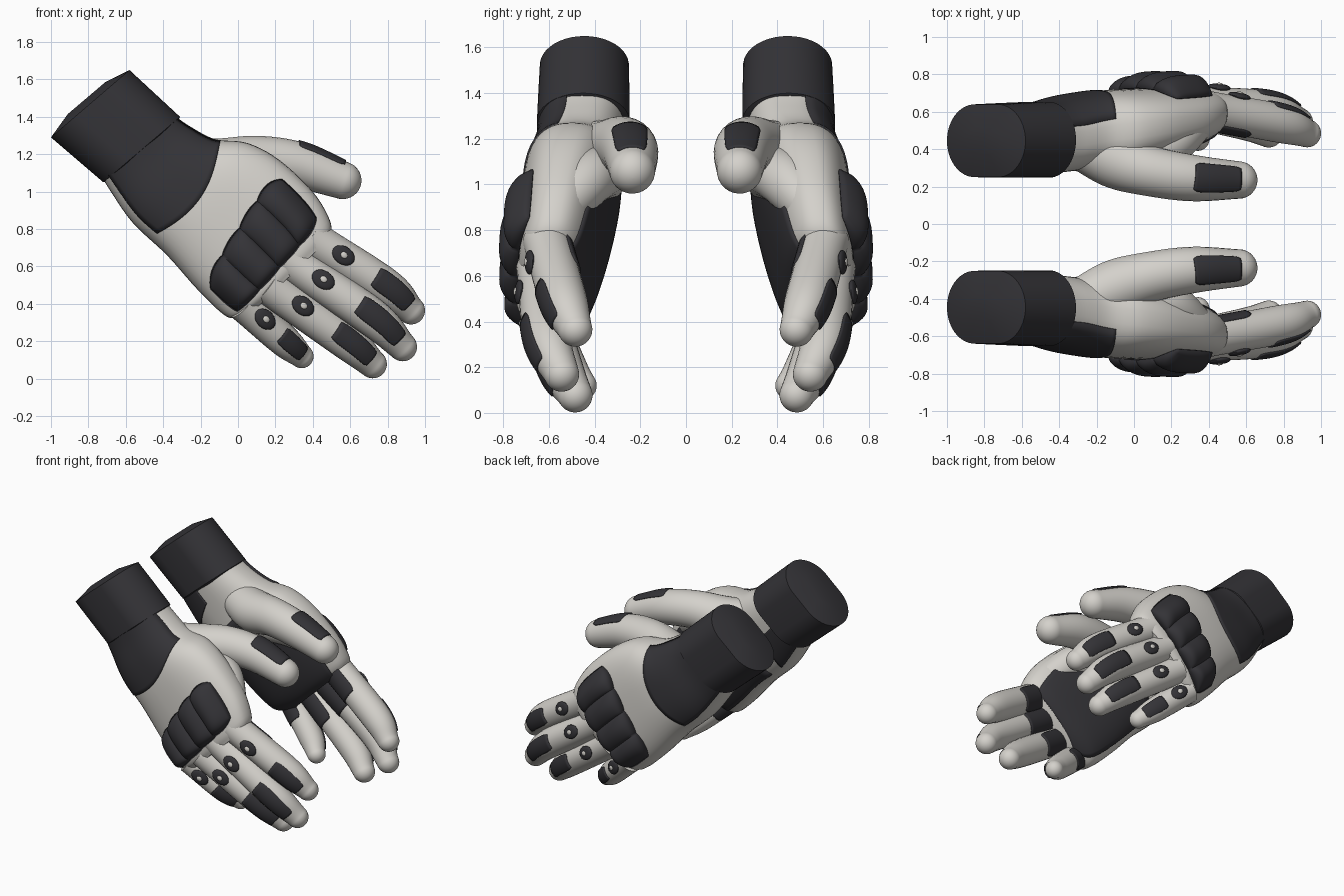
import bpy, bmesh, math
from mathutils import Vector, Matrix

if "Cube" in bpy.data.objects:
    bpy.data.objects.remove(bpy.data.objects["Cube"])


def material(name, rgb):
    m = bpy.data.materials.new(name)
    m.diffuse_color = (*rgb, 1)
    m.use_nodes = True
    m.node_tree.nodes["Principled BSDF"].inputs["Base Color"].default_value = m.diffuse_color
    return m


LIGHT = material("light_leather", (0.66, 0.64, 0.60))
DARK = material("dark_fabric", (0.034, 0.033, 0.038))


def spline(rows, t):
    """Catmull-Rom through rows of numbers, t from 0 to 1."""
    p = [Vector(r) for r in rows]
    n = len(p) - 1
    s = t * n
    i = max(0, min(n - 1, int(math.floor(s))))
    u = s - i
    b, c = p[i], p[i + 1]
    a = p[i - 1] if i else b * 2 - c
    d = p[i + 2] if i + 2 <= n else c * 2 - b
    return 0.5 * (2 * b + (c - a) * u + (2 * a - 5 * b + 4 * c - d) * u * u
                  + (3 * b - a - 3 * c + d) * u ** 3)


def finish(name, bm, mat, thick=0):
    bmesh.ops.recalc_face_normals(bm, faces=bm.faces)
    me = bpy.data.meshes.new(name)
    bm.to_mesh(me)
    bm.free()
    ob = bpy.data.objects.new(name, me)
    bpy.context.collection.objects.link(ob)
    me.materials.append(mat)
    if thick:
        mod = ob.modifiers.new("thickness", 'SOLIDIFY')
        mod.thickness, mod.offset = thick, 0
    mir = ob.modifiers.new("other_hand", 'MIRROR')
    mir.use_axis = (False, True, False)
    mir.use_mirror_merge = False


def grid(name, f, nu, nv, mat, closed=False, thick=0):
    """Surface f(u, v); closed wraps v and caps both ends."""
    bm = bmesh.new()
    cols = nv if closed else nv + 1
    vs = [[bm.verts.new(f(i / nu, j / nv)) for j in range(cols)] for i in range(nu + 1)]
    for i in range(nu):
        for j in range(nv):
            k = (j + 1) % cols
            bm.faces.new((vs[i][j], vs[i][k], vs[i + 1][k], vs[i + 1][j]))
    if closed:
        bm.faces.new(vs[0])
        bm.faces.new(vs[-1])
    finish(name, bm, mat, thick)


# ---- cross-section body: rows are little-finger edge xz, thumb edge xz, y, half depth
def section(rows, t, e, depth):
    ux, uz, rx, rz, y, h = spline(rows, t)
    k = (e + 1) / 2
    return Vector((ux + (rx - ux) * k, y + h * depth, uz + (rz - uz) * k))


CUFF = [(-.91, 1.415, -.71, 1.585, -.445, .07), (-1, 1.29, -.58, 1.65, -.445, .195),
        (-.86, 1.17, -.445, 1.525, -.447, .2), (-.72, 1.05, -.31, 1.40, -.45, .203),
        (-.69, 1.06, -.33, 1.36, -.45, .18)]
PALM = [(-.74, 1.10, -.36, 1.42, -.45, .19), (-.68, 1.0, -.25, 1.345, -.46, .19),
        (-.56, .83, -.12, 1.28, -.485, .2), (-.38, .66, .05, 1.26, -.505, .207),
        (-.22, .48, .22, 1.17, -.53, .193), (-.08, .345, .40, 1.0, -.56, .168),
        (-.01, .325, .49, .85, -.585, .148), (.08, .36, .50, .76, -.60, .115)]
NP = 2.5


def stadium(u, v):
    c, s = math.cos(v * math.tau), math.sin(v * math.tau)
    return section(CUFF, u, math.copysign(.29, c) + .71 * c, s)


def shell(u, v):
    c, s = math.cos(v * math.tau), math.sin(v * math.tau)
    return section(PALM, u, math.copysign(abs(c) ** (2 / NP), c),
                   math.copysign(abs(s) ** (2 / NP), s))


grid("cuff", stadium, 4, 42, DARK, closed=True)
grid("hand_shell", shell, 35, 48, LIGHT, closed=True)


def on_hand(s, e, side, off):
    d = max(0, 1 - abs(e) ** NP) ** (1 / NP)
    p = section(PALM, s / 7, e, side * d)
    p.y += side * off
    return p


def hand_patch(name, side, s0, s1, e0, e1):
    """Patch on the back (side -1) or palm (side 1); s1 may vary across."""
    def f(u, v):
        return on_hand(s0 + (s1(v) - s0) * u, e0 + (e1 - e0) * v, side, .002)
    grid(name, f, 20, 24, DARK, thick=.012)


hand_patch("wrist_back_panel", -1, .2, lambda v: 2.55 + .45 * math.sin(math.pi * v) - .35 * v, -.85, .97)
hand_patch("wrist_palm_panel", 1, .2, lambda v: 1.9 - .6 * v, -.88, -.1)
hand_patch("palm_panel", 1, 2.4, lambda v: 7, -.88, .76)


# ---- padded knuckle guard with four rounded lobes
def guard(u, v):
    edge = (max(0, 1 - abs(2 * u - 1) ** 3) * max(0, 1 - abs(2 * v - 1) ** 8)) ** .5
    lobe = abs(math.sin(4 * math.pi * v)) ** .7
    ends = abs(2 * v - 1) ** 6
    k = (2 * u - 1) * (.83 - .2 * ends + .06 * lobe)
    return on_hand(4.93 + k, -.86 + 1.68 * v, -1, .002 + edge * (.045 + .038 * lobe))


grid("knuckle_guard", guard, 18, 64, DARK, thick=.012)


# ---- fingers: path rows are x, y, z, radius; t 0..1 along, 1..2 rounded tip
def tube(rows, out):
    def f(t, a, off=0):
        tt = min(t, 1)
        p = spline(rows, tt)
        T = (spline(rows, tt + .01) - spline(rows, tt - .01)).xyz.normalized()
        N = Vector(out)
        N = (N - T * N.dot(T)).normalized()
        S = T.cross(N)
        ph = max(0, t - 1) * math.pi / 2
        r = p.w + off
        return (p.xyz + T * r * math.sin(ph)
                + (N * math.cos(a) + S * math.sin(a)) * r * max(math.cos(ph), .01))
    return f


def digit(name, f, start):
    grid(name, lambda u, v: f(start + (1 - start) * u / .65 if u < .65 else 1 + (u - .65) / .35,
                              v * math.tau), 40, 28, LIGHT, closed=True)


def tube_patch(name, f, t0, t1, mid, half):
    def g(u, v):
        # slightly rounded corners
        w = half * (1 - .18 * abs(2 * u - 1) ** 8)
        return f(t0 + (t1 - t0) * u, mid + w * (2 * v - 1), .001)
    grid(name, g, 16, 12, DARK, thick=.012)


def button(name, f, t, size, lift, mat):
    p, q, r = f(t, 0, lift), f(t, 0, lift + .1), f(t + .05, 0, lift)
    N = (q - p).normalized()
    T = (r - p).normalized()
    S = N.cross(T).normalized()
    T = S.cross(N)
    m = Matrix((T * size[0], S * size[1], N * size[2])).transposed().to_4x4()
    m.translation = p
    bm = bmesh.new()
    bmesh.ops.create_uvsphere(bm, u_segments=24, v_segments=10, radius=1, matrix=m)
    finish(name, bm, mat)


BACK = (.12, -1, .15)
FINGERS = {
    "index": [(.44, -.60, .715, .103), (.79, -.535, .487, .103), (.925, -.485, .365, .075)],
    "middle": [(.33, -.635, .59, .102), (.72, -.608, .325, .102), (.88, -.545, .17, .077)],
    "ring": [(.22, -.63, .455, .1), (.58, -.55, .20, .098), (.72, -.485, .078, .076)],
    "little": [(.06, -.60, .37, .092), (.25, -.52, .20, .086), (.34, -.455, .12, .064)],
}
for name, rows in FINGERS.items():
    f = tube(rows, BACK)
    digit(name + "_finger", f, -.1)
    tube_patch(name + "_finger_pad", f, .37, .83, 0, .6)
    tube_patch(name + "_finger_underside", f, -.1, .22, math.pi, .95)
    button(name + "_knuckle_vent", f, .135, (.066, .049, .018), .002, DARK)
    button(name + "_vent_stud", f, .135, (.02, .017, .008), .018, LIGHT)

# ---- thumb with its fleshy base, and the web towards the index finger
thumb = tube([(-.30, -.43, 1.15, .13), (-.1, -.34, 1.135, .15), (.1, -.28, 1.165, .134),
              (.32, -.245, 1.142, .124), (.56, -.235, 1.06, .1)], (.1, -.05, 1))
digit("thumb", thumb, 0)
tube_patch("thumb_pad", thumb, .73, .98, 0, .66)
web = tube([(-.1, -.38, 1.05, .13), (.17, -.42, 1.03, .12), (.34, -.55, .89, .1)], BACK)
digit("thumb_web", web, 0)

# ---- smooth shading with crisp edges
bpy.ops.object.select_all(action='SELECT')
bpy.context.view_layer.objects.active = bpy.context.selected_objects[0]
bpy.ops.object.shade_smooth_by_angle(angle=math.radians(50))
bpy.ops.object.select_all(action='DESELECT')
bpy.data.objects["cuff"].select_set(True)
bpy.context.view_layer.objects.active = bpy.data.objects["cuff"]
bpy.ops.object.shade_smooth()
